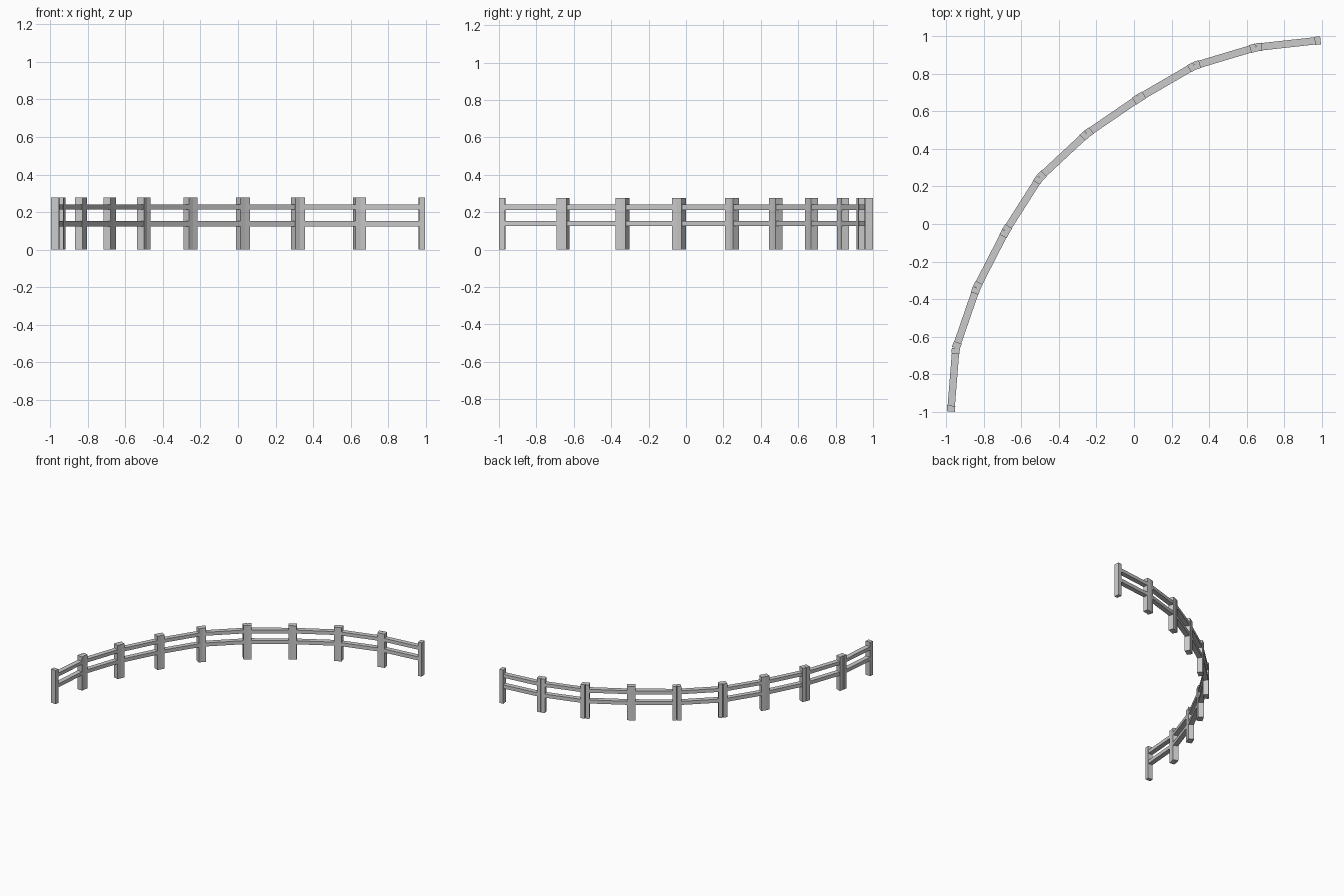
import bpy, bmesh, math
from mathutils import Matrix, Vector

if "Cube" in bpy.data.objects:
    bpy.data.objects.remove(bpy.data.objects["Cube"])

# Joints of the curved fence line, seen from above
JOINTS = [(-0.975, -0.998), (-0.948, -0.66), (-0.838, -0.34), (-0.683, -0.038),
          (-0.502, 0.247), (-0.252, 0.480), (0.027, 0.671), (0.321, 0.842),
          (0.649, 0.940), (0.993, 0.978)]
HEIGHT = 0.277
POST_LEN, POST_DEPTH = 0.031, 0.043
RAIL_DEPTH = 0.039
RAILS = [(0.125, 0.154), (0.213, 0.241)]


def box(name, x0, x1, depth, z0, z1, frame):
    """Box along the local x axis of a fence panel."""
    bm = bmesh.new()
    size = Matrix.Diagonal((x1 - x0, depth, z1 - z0, 1))
    move = Matrix.Translation(((x0 + x1) / 2, 0, (z0 + z1) / 2))
    bmesh.ops.create_cube(bm, size=1, matrix=frame @ move @ size)
    mesh = bpy.data.meshes.new(name)
    bm.to_mesh(mesh)
    bm.free()
    bpy.context.collection.objects.link(bpy.data.objects.new(name, mesh))


# Each straight panel: a half post at both ends and two rails between
for i, (a, b) in enumerate(zip(JOINTS, JOINTS[1:]), 1):
    a, d = Vector((*a, 0)), Vector(b) - Vector(a)
    length = d.length
    frame = Matrix.Translation(a) @ Matrix.Rotation(math.atan2(d.y, d.x), 4, 'Z')
    box(f"panel_{i}_start_post", 0, POST_LEN, POST_DEPTH, 0, HEIGHT, frame)
    box(f"panel_{i}_end_post", length - POST_LEN, length, POST_DEPTH, 0, HEIGHT, frame)
    for name, (z0, z1) in zip(("lower", "upper"), RAILS):
        box(f"panel_{i}_{name}_rail", POST_LEN, length - POST_LEN, RAIL_DEPTH, z0, z1, frame)
